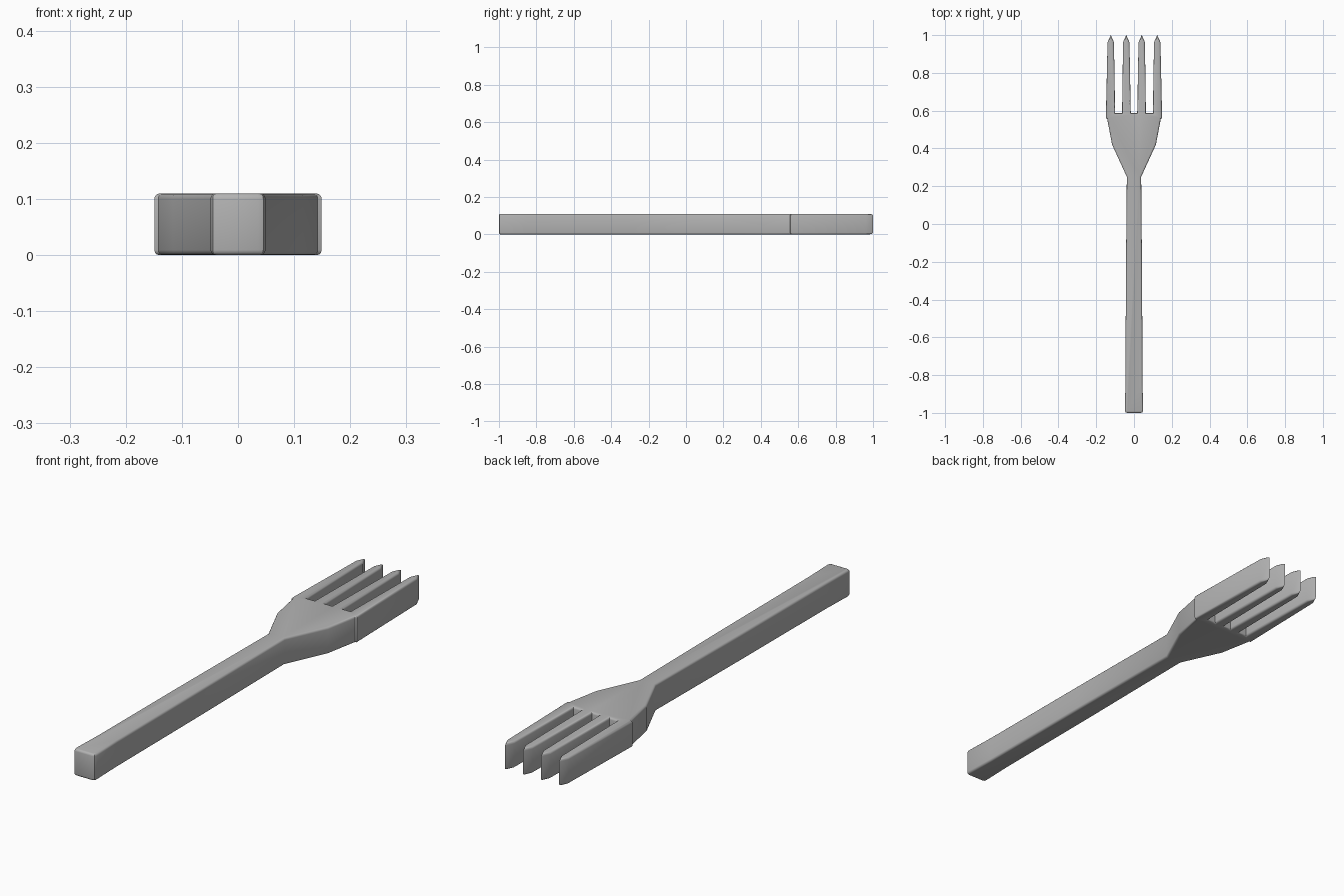
import bpy
import bmesh

if "Cube" in bpy.data.objects:
    bpy.data.objects.remove(bpy.data.objects["Cube"])

HEIGHT = 0.11

# Single metal colour
metal = bpy.data.materials.new("grey metal")
metal.use_nodes = True
GREY = (0.45, 0.45, 0.45, 1.0)
metal.diffuse_color = GREY
metal.node_tree.nodes["Principled BSDF"].inputs["Base Color"].default_value = GREY

# Right half of the outline: rounded handle end, handle, neck, flared head
half = [(0.036, -1.0), (0.045, -0.997), (0.049, -0.985), (0.045, -0.85),
        (0.043, -0.3), (0.038, 0.25), (0.116, 0.42), (0.142, 0.557)]


def tine(inner, outer, centre, base_inner, base_outer):
    """Outline of one tapered, pointed tine, from its outer to its inner side."""
    return [(outer, base_outer), (centre + 0.017, 0.962), (centre, 1.0),
            (centre - 0.017, 0.962), (inner, base_inner)]


# Outer tine stands slightly proud of the head, then the inner tine
half += tine(0.100, 0.149, 0.123, 0.587, 0.560)
half += tine(0.017, 0.063, 0.041, 0.587, 0.587)
outline = half + [(-x, y) for x, y in reversed(half)]

# Extrude the outline and round the top and bottom rims
bm = bmesh.new()
base = bm.faces.new([bm.verts.new((x, y, 0)) for x, y in outline])
top = bmesh.ops.extrude_face_region(bm, geom=[base], use_keep_orig=True)
bmesh.ops.translate(bm, vec=(0, 0, HEIGHT),
                    verts=[v for v in top["geom"] if isinstance(v, bmesh.types.BMVert)])
bmesh.ops.recalc_face_normals(bm, faces=bm.faces)
rims = [e for e in bm.edges if abs(e.verts[0].co.z - e.verts[1].co.z) < 1e-5]
bmesh.ops.bevel(bm, geom=rims, offset=0.009, offset_type='OFFSET', segments=3,
                profile=0.5, affect='EDGES', clamp_overlap=False)
bmesh.ops.recalc_face_normals(bm, faces=bm.faces)

mesh = bpy.data.meshes.new("fork")
bm.to_mesh(mesh)
bm.free()
fork = bpy.data.objects.new("fork", mesh)
bpy.context.collection.objects.link(fork)
mesh.materials.append(metal)

# Smooth the rounded rims, keep the hard corners
bpy.ops.object.select_all(action='DESELECT')
fork.select_set(True)
bpy.context.view_layer.objects.active = fork
bpy.ops.object.shade_smooth_by_angle(angle=0.61)
